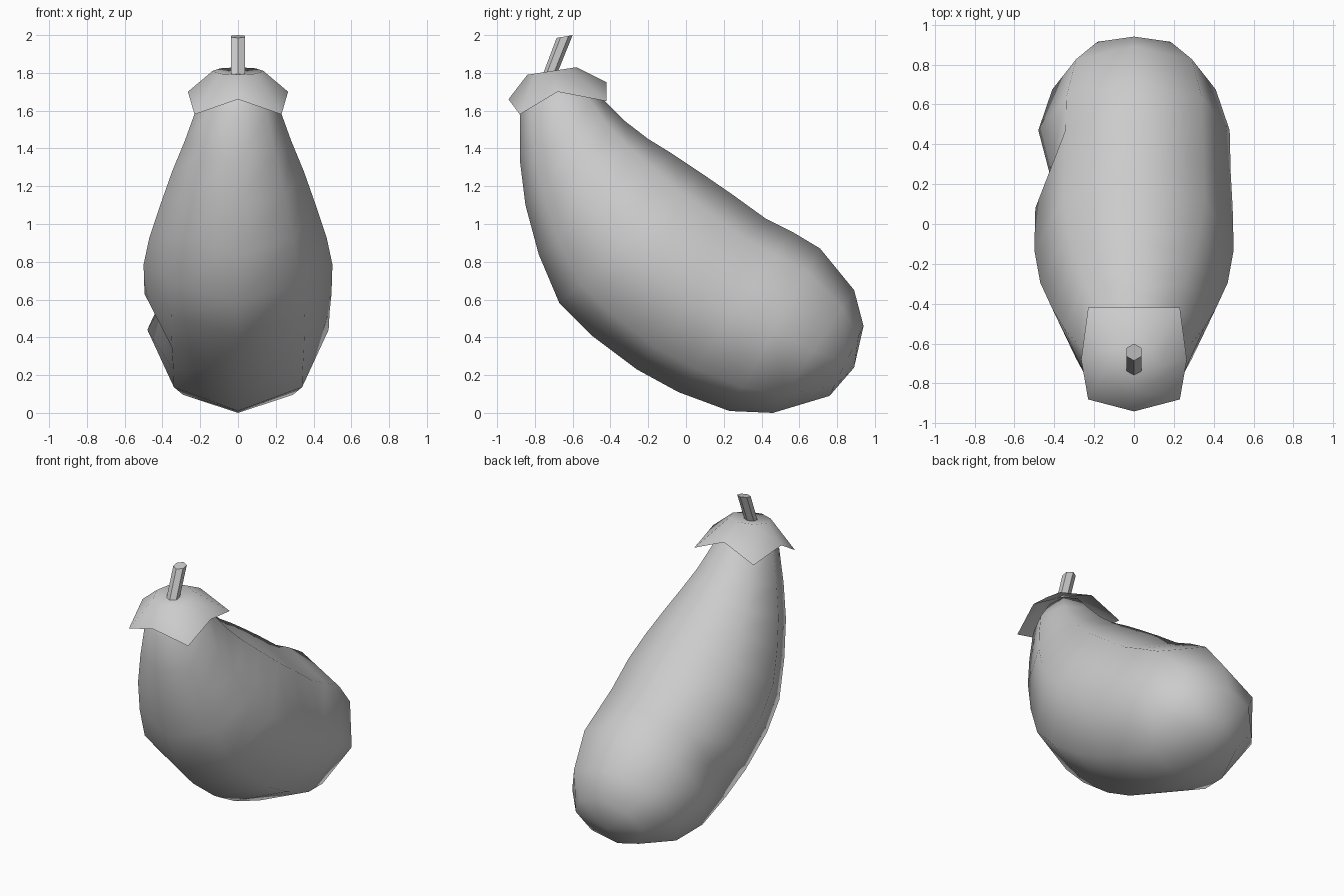
import bpy, bmesh, math
from mathutils import Vector

if "Cube" in bpy.data.objects:
    bpy.data.objects.remove(bpy.data.objects["Cube"])


def loft(name, rings, start=None, end=None, angle=60):
    """Skin equal-sized rings, closing the ends on a tip point when given."""
    bm = bmesh.new()
    loops = [[bm.verts.new(p) for p in r] for r in rings]
    n = len(loops[0])
    for a, b in zip(loops, loops[1:]):
        for i in range(n):
            j = (i + 1) % n
            bm.faces.new((a[i], a[j], b[j], b[i]))
    for tip, loop in ((start, loops[0]), (end, loops[-1])):
        if tip:
            t = bm.verts.new(tip)
            for i in range(n):
                bm.faces.new((loop[i], loop[(i + 1) % n], t))
    bmesh.ops.recalc_face_normals(bm, faces=bm.faces)
    me = bpy.data.meshes.new(name)
    bm.to_mesh(me)
    bm.free()
    ob = bpy.data.objects.new(name, me)
    bpy.context.collection.objects.link(ob)
    bpy.context.view_layer.objects.active = ob
    ob.select_set(True)
    bpy.ops.object.shade_smooth_by_angle(angle=math.radians(angle))
    ob.select_set(False)
    return ob


def section(oy, oz, iy, iz, w, n=8):
    """Elliptical ring spanning an outer and inner profile point, half width w."""
    o, i = Vector((0, oy, oz)), Vector((0, iy, iz))
    c, h = (o + i) / 2, (i - o) / 2
    return [c + h * math.cos(a) + Vector((w * math.sin(a), 0, 0))
            for a in (math.tau * k / n for k in range(n))]


# Curved fruit body: outer point, inner point (y, z), half width
profile = [
    (-.82, 1.73, -.56, 1.79, .12), (-.88, 1.58, -.45, 1.67, .215),
    (-.88, 1.34, -.33, 1.55, .28), (-.85, 1.10, -.20, 1.45, .35),
    (-.78, .84, -.07, 1.37, .41), (-.67, .58, .08, 1.27, .47),
    (-.50, .41, .24, 1.16, .50), (-.26, .23, .42, 1.03, .495),
    (-.04, .11, .56, .96, .485), (.23, .01, .71, .87, .48),
    (.46, .0, .89, .65, .41), (.76, .09, .94, .46, .26)]
rings = [section(*p) for p in profile]
rings[8][6].x += .06  # shallow dent on the left flank
loft("fruit_body", rings, (0, -.70, 1.77), (0, .89, .24))

# Leafy cap with zigzag rim, listed from back round to front on one side
rim_half = [(0, -.42, 1.75), (.23, -.42, 1.65), (.265, -.68, 1.70),
            (.23, -.88, 1.58), (0, -.94, 1.66)]
rim = rim_half + [(-x, y, z) for x, y, z in rim_half[3:0:-1]]
crown = section(-.84, 1.79, -.58, 1.83, .135)
loft("leaf_cap", [rim, crown], end=(0, -.71, 1.795))

# Leaning stem
loft("stem", [section(-.77, 1.76, -.685, 1.79, .043, 6),
              section(-.685, 1.985, -.60, 2.0, .043, 6)],
     end=(0, -.6425, 1.9925), angle=30)
